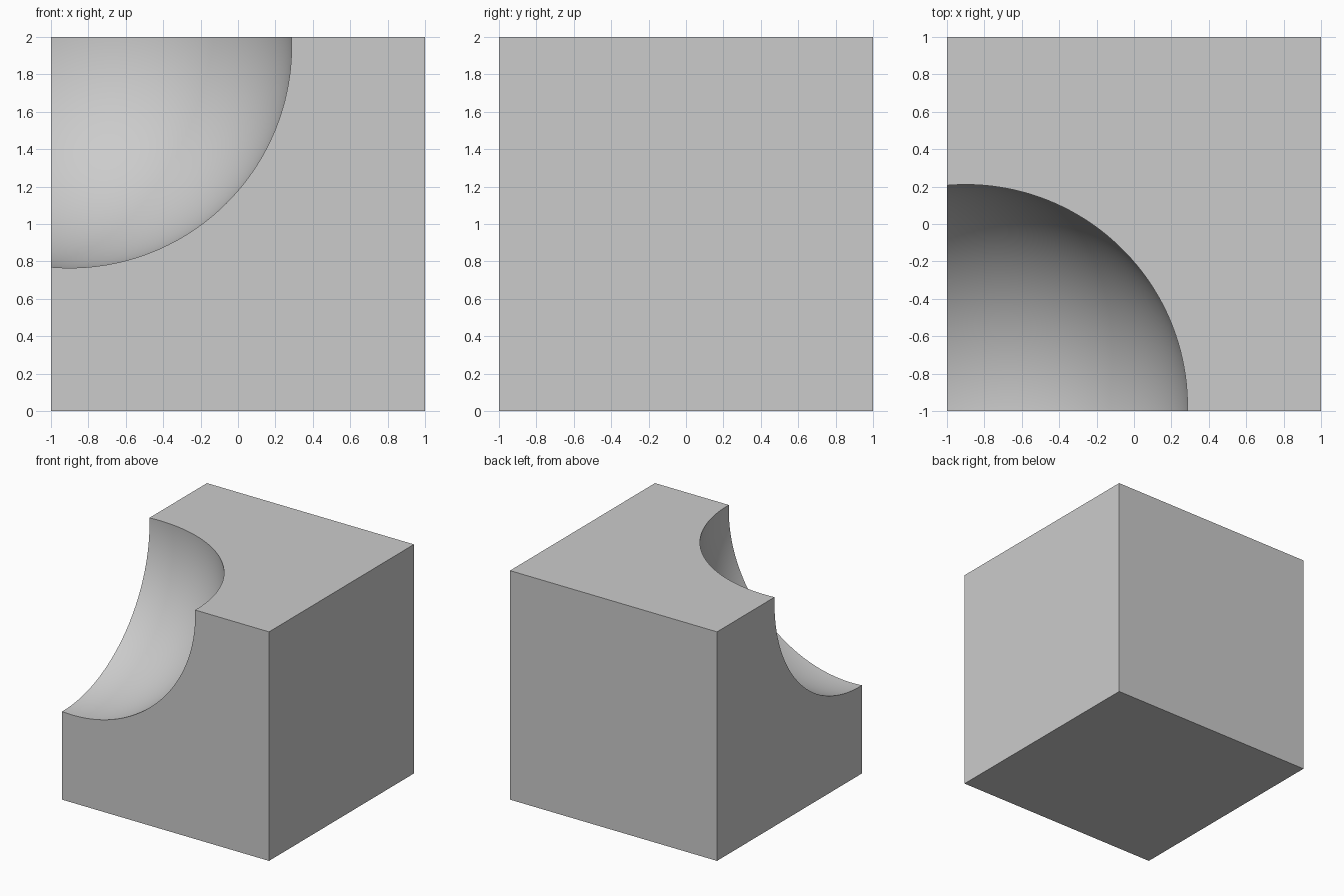
import bpy
import math

if "Cube" in bpy.data.objects:
    bpy.data.objects.remove(bpy.data.objects["Cube"])

# Ball-shaped cutter near the front, left, top corner
bpy.ops.mesh.primitive_ico_sphere_add(subdivisions=6, radius=1.187, location=(-0.9, -0.975, 1.952))
cutter = bpy.context.object
cutter.name = "scoop_cutter"
cutter.hide_render = True

# Cube block standing on the ground
bpy.ops.mesh.primitive_cube_add(size=2, location=(0, 0, 1))
block = bpy.context.object
block.name = "scooped_block"

# Scoop the corner out of the block
cut = block.modifiers.new("scoop", 'BOOLEAN')
cut.operation = 'DIFFERENCE'
cut.solver = 'EXACT'
cut.object = cutter
bpy.ops.object.modifier_apply(modifier=cut.name)
bpy.data.objects.remove(cutter, do_unlink=True)

# Smooth hollow, crisp block edges
bpy.ops.object.shade_smooth_by_angle(angle=math.radians(30))
